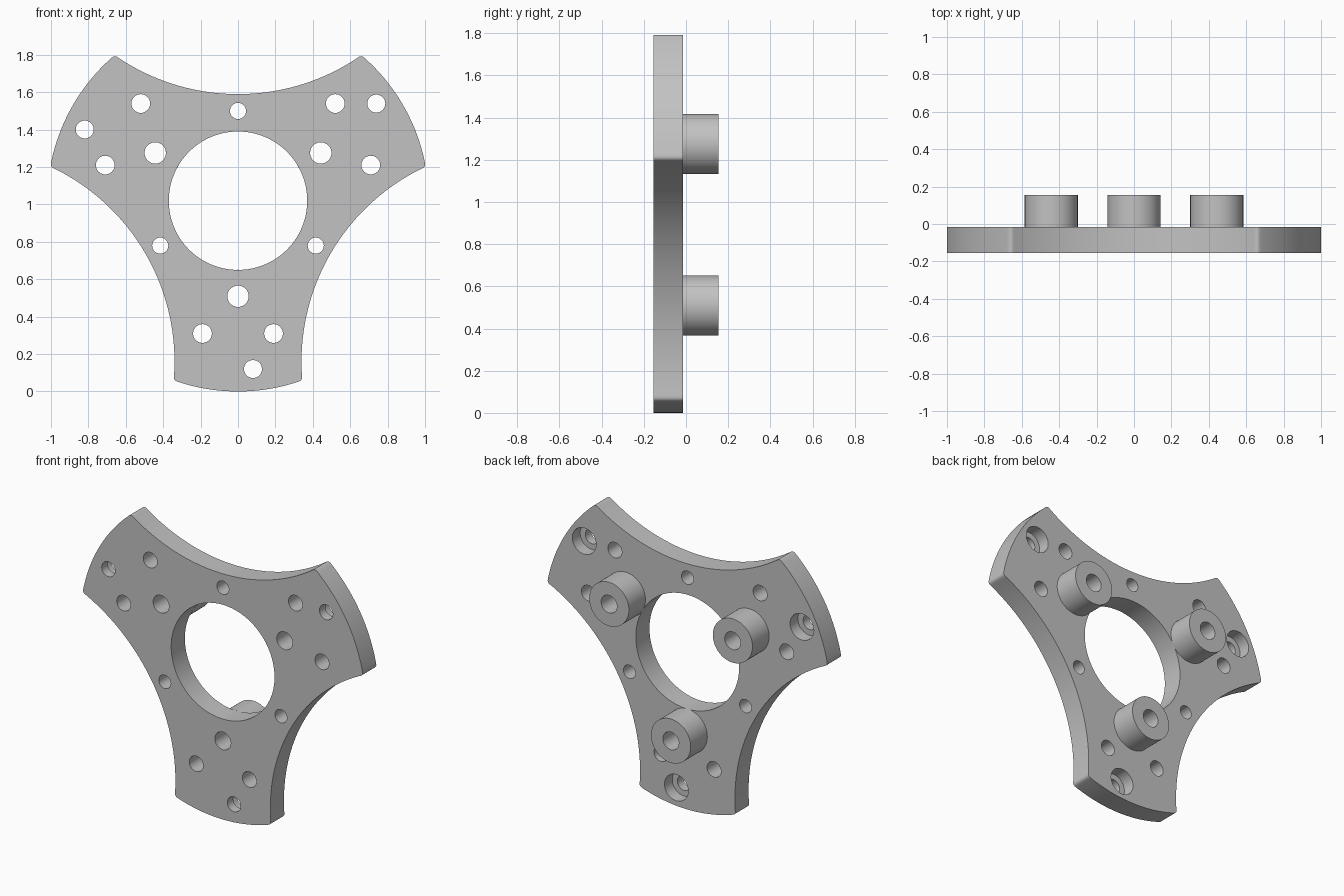
import bpy
import bmesh
from math import sin, cos, acos, asin, radians, tau
from mathutils import Matrix, Vector

cube = bpy.data.objects.get("Cube")
if cube:
    bpy.data.objects.remove(cube)

CENTRE = 1.02                      # height of the plate centre
FRONT, BACK, BOSS_END = -0.155, -0.015, 0.155
OUTER_R = 1.02                     # rounded arm ends
SCOOP_R, SCOOP_DIST = 1.15, 1.72   # concave sides
BORE_R = 0.37
BOSS_R, BOSS_HOLE_R, BOSS_DIST = 0.142, 0.057, 0.511

grey = bpy.data.materials.new("plain grey")
grey.use_nodes = True
colour = (0.54, 0.54, 0.54, 1)
grey.diffuse_color = colour
grey.node_tree.nodes["Principled BSDF"].inputs["Base Color"].default_value = colour


def make_object(name, bm):
    bmesh.ops.recalc_face_normals(bm, faces=bm.faces)
    mesh = bpy.data.meshes.new(name)
    bm.to_mesh(mesh)
    bm.free()
    mesh.materials.append(grey)
    obj = bpy.data.objects.new(name, mesh)
    bpy.context.collection.objects.link(obj)
    return obj


def activate(obj):
    bpy.ops.object.select_all(action='DESELECT')
    obj.select_set(True)
    bpy.context.view_layer.objects.active = obj


def three_fold(x, z):
    """A point relative to the plate centre, repeated on all three arms."""
    for k in range(3):
        a = k * tau / 3
        yield x * cos(a) - z * sin(a), CENTRE + x * sin(a) + z * cos(a)


def add_drill(bm, x, z, radius, y0, y1, segments=40):
    place = Matrix.Translation((x, (y0 + y1) / 2, z)) @ Matrix.Rotation(radians(90), 4, 'X')
    bmesh.ops.create_cone(bm, cap_ends=True, segments=segments, radius1=radius,
                          radius2=radius, depth=y1 - y0, matrix=place)


def cut(target, name, bm):
    cutter = make_object(name, bm)
    cutter.hide_render = True
    mod = target.modifiers.new(name, 'BOOLEAN')
    mod.operation = 'DIFFERENCE'
    mod.solver = 'EXACT'
    mod.object = cutter
    activate(target)
    bpy.ops.object.modifier_apply(modifier=name)
    bpy.data.objects.remove(cutter)


def smooth(obj):
    activate(obj)
    bpy.ops.object.shade_smooth_by_angle(angle=radians(30))


# Plate outline: a concave scoop then a convex arm end, three times
corner = acos((OUTER_R**2 + SCOOP_DIST**2 - SCOOP_R**2) / (2 * OUTER_R * SCOOP_DIST))
sweep = asin(OUTER_R * sin(corner) / SCOOP_R)
SCOOP_STEPS, END_STEPS = 44, 20
sector = []
for i in range(SCOOP_STEPS):
    a = sweep * (1 - 2 * i / SCOOP_STEPS)
    sector.append((SCOOP_R * sin(a), SCOOP_DIST - SCOOP_R * cos(a)))
for i in range(END_STEPS):
    a = -corner - (tau / 3 - 2 * corner) * i / END_STEPS
    sector.append((OUTER_R * sin(a), OUTER_R * cos(a)))
arms = zip(*[list(three_fold(x, z)) for x, z in sector])
outline = [p for arm in arms for p in arm]

bm = bmesh.new()
face = bm.faces.new([bm.verts.new((x, FRONT, z)) for x, z in outline])
extruded = bmesh.ops.extrude_face_region(bm, geom=[face])["geom"]
bmesh.ops.translate(bm, vec=(0, BACK - FRONT, 0),
                    verts=[g for g in extruded if isinstance(g, bmesh.types.BMVert)])
bmesh.ops.recalc_face_normals(bm, faces=bm.faces)
# Round the six upright corners
corners = [e for e in bm.edges
           if abs(e.verts[0].co.y - e.verts[1].co.y) > 0.1 and e.calc_face_angle() > 0.5]
bmesh.ops.bevel(bm, geom=corners, offset=0.016, segments=4, profile=0.5, affect='EDGES')
plate = make_object("plate", bm)

# Through holes: position relative to the centre, and radius
drills = bmesh.new()
add_drill(drills, 0, CENTRE, BORE_R, FRONT - 0.1, BACK + 0.1, 128)
for px, pz, radius in ((0, -BOSS_DIST, BOSS_HOLE_R), (0, 0.48, 0.043),
                       (0.19, -0.71, 0.05), (-0.19, -0.71, 0.05), (0.08, -0.9, 0.048)):
    for x, z in three_fold(px, pz):
        add_drill(drills, x, z, radius, FRONT - 0.1, BACK + 0.1)
cut(plate, "through_holes", drills)

# Counterbores on the back
bores = bmesh.new()
for x, z in three_fold(0.08, -0.9):
    add_drill(bores, x, z, 0.085, BACK - 0.08, BACK + 0.1, 48)
cut(plate, "counterbores", bores)
smooth(plate)

# Hollow bosses on the back
for n, (x, z) in enumerate(three_fold(0, -BOSS_DIST)):
    bm = bmesh.new()
    ring = [bm.verts.new((r, y, 0)) for r, y in
            ((BOSS_HOLE_R, BACK), (BOSS_HOLE_R, BOSS_END), (BOSS_R, BOSS_END), (BOSS_R, BACK))]
    edges = [bm.edges.new((ring[i], ring[(i + 1) % 4])) for i in range(4)]
    bmesh.ops.spin(bm, geom=ring + edges, cent=(0, 0, 0), axis=(0, 1, 0),
                   angle=tau, steps=64)
    bmesh.ops.remove_doubles(bm, verts=bm.verts, dist=0.0001)
    bmesh.ops.translate(bm, vec=Vector((x, 0, z)), verts=bm.verts)
    smooth(make_object(f"boss_{n + 1}", bm))
